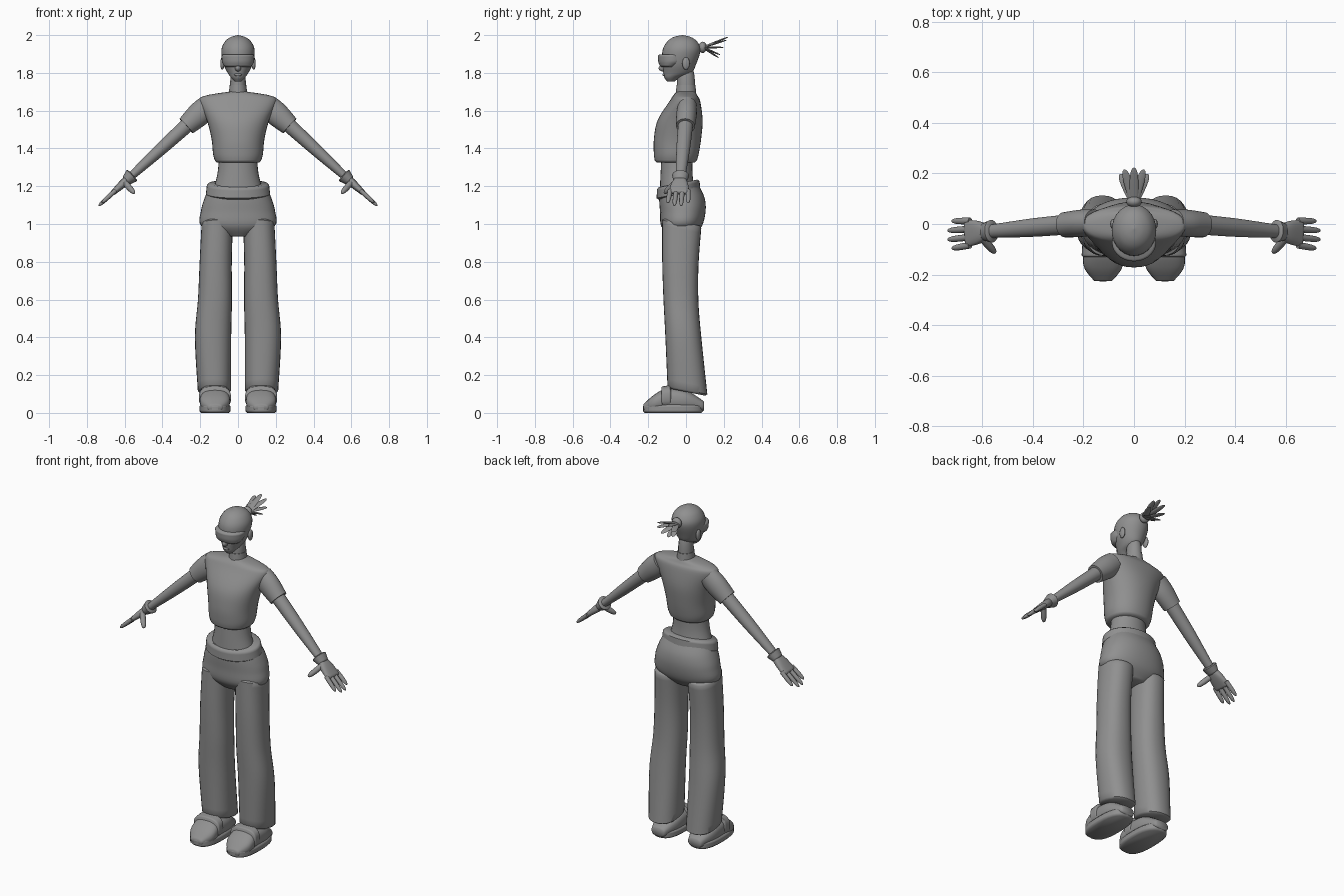
import bpy, bmesh, math
from mathutils import Vector

cube = bpy.data.objects.get("Cube")
if cube:
    bpy.data.objects.remove(cube, do_unlink=True)

colour = (.28, .28, .28, 1)
grey = bpy.data.materials.new("plain_grey")
grey.use_nodes = True
grey.diffuse_color = colour
grey.node_tree.nodes["Principled BSDF"].inputs["Base Color"].default_value = colour

UP, ACROSS, BACK = Vector((0, 0, 1)), Vector((1, 0, 0)), Vector((0, 1, 0))


def finish(bm, name):
    """Turn a bmesh into a smooth-shaded grey object."""
    bmesh.ops.recalc_face_normals(bm, faces=bm.faces)
    mesh = bpy.data.meshes.new(name)
    bm.to_mesh(mesh)
    bm.free()
    mesh.materials.append(grey)
    obj = bpy.data.objects.new(name, mesh)
    bpy.context.collection.objects.link(obj)
    bpy.ops.object.select_all(action="DESELECT")
    obj.select_set(True)
    bpy.context.view_layer.objects.active = obj
    bpy.ops.object.shade_smooth_by_angle(angle=math.radians(50))


def ball(name, place, size):
    bm = bmesh.new()
    bmesh.ops.create_uvsphere(bm, u_segments=20, v_segments=12, radius=1)
    bmesh.ops.scale(bm, vec=size, verts=bm.verts)
    bmesh.ops.translate(bm, vec=place, verts=bm.verts)
    finish(bm, name)


def ring(place, thick, wide):
    """A cross-section: centre and two half sizes."""
    return Vector((*place, thick, wide))


def level(z, wide, front, back, x=0):
    """A horizontal cross-section reaching forward and backward of the middle."""
    return ring((x, (back - front) / 2, z), wide, (front + back) / 2)


def smooth_rings(rings, steps=5):
    """Fill in rings along a smooth curve through the given ones."""
    padded = [rings[0], *rings, rings[-1]]
    filled = []
    for a, b, c, d in zip(padded, padded[1:], padded[2:], padded[3:]):
        for step in range(steps):
            t = step / steps
            filled.append((b * 2 + (c - a) * t + (a * 2 - b * 5 + c * 4 - d) * t * t
                           + (b * 3 - a - c * 3 + d) * t ** 3) / 2)
    return filled + [rings[-1]]


def loft(name, rings, axis=UP, ref=BACK, power=2, roll=0, sides=28, mirror=1):
    """Skin cross-sections lying across the axis; roll rounds off both ends."""
    axis = Vector(axis).normalized()
    u = ref.cross(axis).normalized()
    v = axis.cross(u)
    rings = smooth_rings(rings)
    if roll:
        rings.insert(0, rings[0] - ring(axis * roll, roll, roll))
        rings.append(rings[-1] + ring(axis * roll, -roll, -roll))
    bm = bmesh.new()
    loops = []
    for x, y, z, thick, wide in rings:
        loop = []
        for k in range(sides):
            turn = math.tau * k / sides
            c, s = [math.copysign(abs(f) ** (2 / power), f) for f in (math.cos(turn), math.sin(turn))]
            p = Vector((x, y, z)) + u * thick * c + v * wide * s
            loop.append(bm.verts.new((p.x * mirror, p.y, p.z)))
        loops.append(loop)
    for low, high in zip(loops, loops[1:]):
        for k in range(sides):
            bm.faces.new((low[k - 1], low[k], high[k], high[k - 1]))
    bm.faces.new(loops[0])
    bm.faces.new(loops[-1])
    finish(bm, name)


def limb(name, start, end, thick, wide, ref=BACK, mirror=1):
    """A straight, slightly tapering piece with a rounded tip."""
    start, end = Vector(start), Vector(end)
    rings = []
    for t in (0, .5, .8, .95, .999):
        shape = math.sqrt(1 - t ** 5)
        rings.append(ring(start.lerp(end, t), thick * shape, wide * shape))
    loft(name, rings, axis=end - start, ref=ref, sides=12, mirror=mirror)


# Head and face
loft("head", [
    level(z=1.755, wide=.018, front=.1, back=-.06),
    level(z=1.775, wide=.037, front=.115, back=-.03),
    level(z=1.8, wide=.055, front=.12, back=.03),
    level(z=1.85, wide=.078, front=.125, back=.055),
    level(z=1.92, wide=.088, front=.124, back=.077),
    level(z=1.965, wide=.07, front=.1, back=.06),
    level(z=1.99, wide=.038, front=.065, back=.025),
    level(z=2, wide=.001, front=.02, back=-.018)])
loft("visor", [
    level(z=1.84, wide=.075, front=.14, back=-.03),
    level(z=1.86, wide=.085, front=.147, back=0),
    level(z=1.89, wide=.087, front=.148, back=0)], roll=.008)
ball("nose", place=(0, -.12, 1.825), size=(.016, .025, .018))
ball("lips", place=(0, -.114, 1.79), size=(.02, .01, .008))
limb("neck", start=(0, 0, 1.66), end=(0, 0, 1.85), thick=.042, wide=.048)
loft("collar", [
    level(z=1.68, wide=.05, front=.055, back=.055),
    level(z=1.735, wide=.044, front=.05, back=.05)])

# Tied hair: strands fanned around the tie
tie = Vector((0, .088, 1.935))
ball("hair_tie", place=tie, size=(.03, .022, .03))
strand_count = 8
for i in range(strand_count):
    fan = math.tau * i / strand_count
    rise = math.cos(fan)
    tip = tie + Vector((.055 * math.sin(fan), .11 + .025 * rise, .055 * rise))
    limb(f"hair_strand_{i + 1}", tie, tip, thick=.005, wide=.018, ref=ACROSS)

# Shirt, bare waist and waistband
loft("shirt", [
    level(z=1.335, wide=.122, front=.165, back=.057),
    level(z=1.37, wide=.132, front=.17, back=.067),
    level(z=1.45, wide=.14, front=.17, back=.08),
    level(z=1.55, wide=.165, front=.15, back=.088),
    level(z=1.65, wide=.205, front=.087, back=.075),
    level(z=1.68, wide=.17, front=.068, back=.06),
    level(z=1.7, wide=.05, front=.05, back=.05)], power=2.15, roll=.01, sides=36)
loft("waist", [
    level(z=1.15, wide=.14, front=.14, back=.05),
    level(z=1.26, wide=.11, front=.135, back=.035),
    level(z=1.36, wide=.1, front=.13, back=.035)])
loft("waistband", [
    level(z=1.16, wide=.17, front=.158, back=.078),
    level(z=1.205, wide=.165, front=.156, back=.074)], axis=(0, -.2, 1), roll=.01, sides=36)

# Trousers
loft("trouser_hips", [
    level(z=.935, wide=.075, front=.09, back=.04),
    level(z=.99, wide=.195, front=.132, back=.085),
    level(z=1.07, wide=.196, front=.138, back=.104),
    level(z=1.14, wide=.176, front=.142, back=.098),
    level(z=1.2, wide=.15, front=.135, back=.07)], power=2.2, sides=36)

# Sleeves, arms and gloves all lie along the shoulder-to-wrist line
shoulder, wrist = Vector((.24, 0, 1.55)), Vector((.58, -.03, 1.24))
slope = wrist - shoulder


def along(t, thick, wide):
    return ring(shoulder.lerp(wrist, t), thick, wide)


for side, m in (("left", 1), ("right", -1)):
    ball(side + "_ear", place=(.083 * m, 0, 1.85), size=(.011, .02, .033))

    loft(side + "_trouser_leg", [
        level(x=.125, z=.12, wide=.088, front=.1, back=.115),
        level(x=.132, z=.4, wide=.096, front=.112, back=.085),
        level(x=.122, z=.6, wide=.09, front=.122, back=.068),
        level(x=.118, z=.8, wide=.085, front=.128, back=.068),
        level(x=.11, z=1, wide=.083, front=.128, back=.083)],
        axis=(0, .2, 1), power=2.3, roll=.01, mirror=m)

    loft(side + "_sleeve", [
        along(-.25, thick=.06, wide=.05),
        along(-.1, thick=.064, wide=.054),
        along(.1, thick=.052, wide=.05)], axis=slope, mirror=m)
    loft(side + "_arm", [
        along(0, thick=.04, wide=.04),
        along(.5, thick=.033, wide=.036),
        along(1, thick=.02, wide=.025)], axis=slope, mirror=m)

    # Glove
    loft(side + "_glove_cuff", [
        along(.95, thick=.04, wide=.045),
        along(1.03, thick=.028, wide=.035)], axis=slope, roll=.005, mirror=m)
    loft(side + "_palm", [
        along(1, thick=.022, wide=.028),
        along(1.1, thick=.021, wide=.045),
        along(1.24, thick=.014, wide=.054)], axis=slope, power=2.6, roll=.006, mirror=m)
    for i, finger in enumerate(("little", "ring", "middle", "index")):
        spread = 1.5 - i
        knuckle = shoulder.lerp(wrist, 1.2) + BACK * spread * .032
        tip = shoulder.lerp(wrist, 1.47 - .025 * spread ** 2) + BACK * spread * .036
        limb(f"{side}_{finger}_finger", knuckle, tip, thick=.012, wide=.013, mirror=m)
    limb(side + "_thumb", start=(.6, -.055, 1.22), end=(.548, -.115, 1.162),
         thick=.016, wide=.016, ref=ACROSS, mirror=m)

    # Shoe: sole, then upper sections from heel to toe, then strap
    loft(side + "_shoe_sole", [
        level(x=.122, z=.01, wide=.083, front=.228, back=.092),
        level(x=.122, z=.035, wide=.083, front=.228, back=.092)], power=2.6, roll=.01, mirror=m)
    sections = []
    for y, top, wide in ((.09, .075, .045), (0, .13, .075), (-.1, .14, .078),
                         (-.17, .105, .076), (-.22, .06, .04)):
        sections.append(ring((.122, y, top / 2), top / 2 - .01, wide))
    loft(side + "_shoe_upper", sections, axis=-BACK, ref=ACROSS, power=2.6, roll=.006, mirror=m)
    loft(side + "_shoe_strap", [
        ring((.122, -.085, .085), thick=.062, wide=.083),
        ring((.122, -.125, .08), thick=.06, wide=.085)],
        axis=-BACK, ref=ACROSS, power=2.8, roll=.005, mirror=m)
